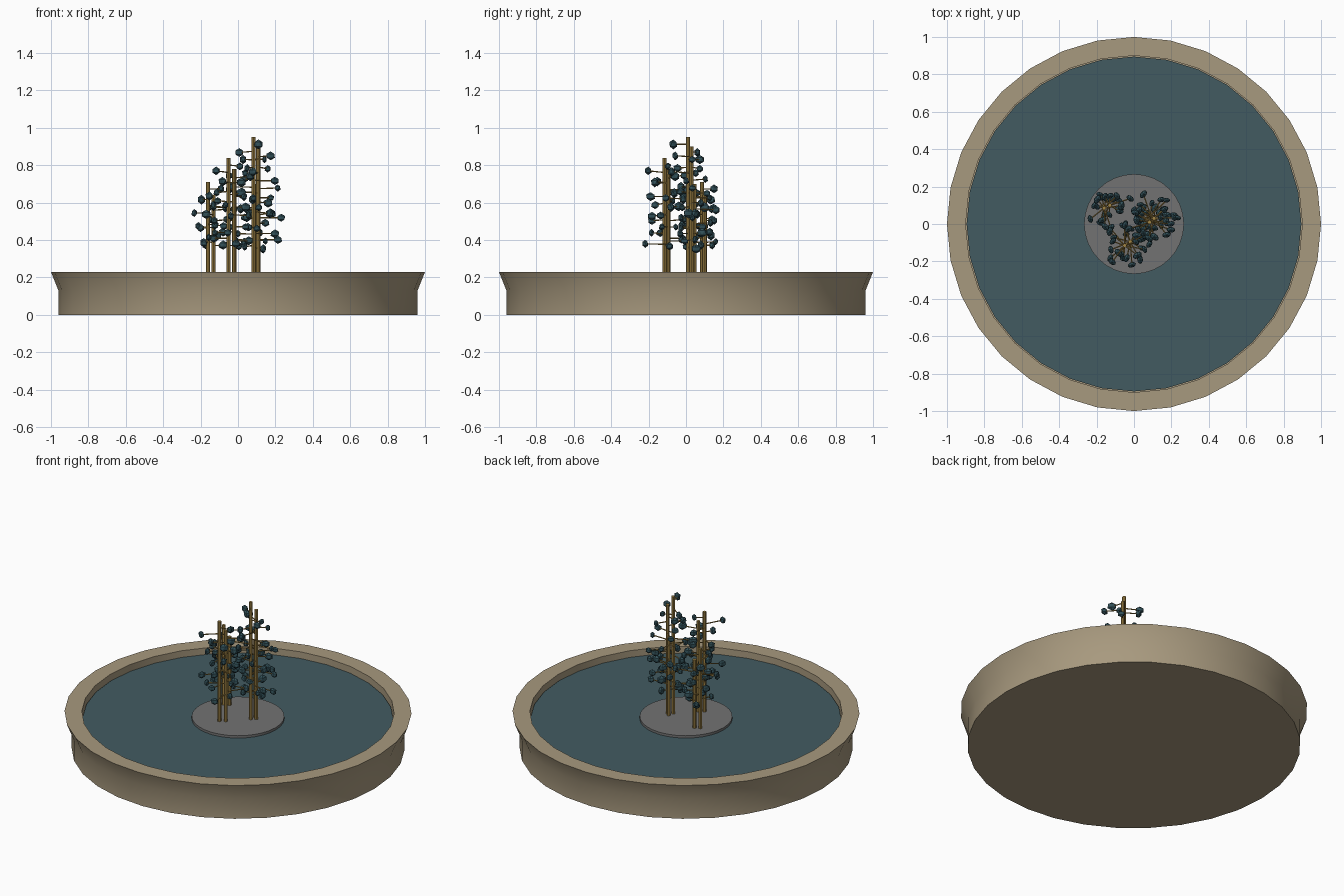
import bpy, bmesh, math, random
from mathutils import Matrix, Vector

cube = bpy.data.objects.get("Cube")
if cube:
    bpy.data.objects.remove(cube, do_unlink=True)
random.seed(7)


def material(name, rgb):
    m = bpy.data.materials.new(name)
    m.use_nodes = True
    m.diffuse_color = (*rgb, 1)
    m.node_tree.nodes["Principled BSDF"].inputs["Base Color"].default_value = (*rgb, 1)
    return m


STONE = material("tan stone", (0.39, 0.32, 0.21))
WATER = material("teal water", (0.055, 0.105, 0.12))
GRAVEL = material("grey gravel", (0.17, 0.17, 0.17))
CANE = material("golden cane", (0.36, 0.235, 0.06))
LEAF = material("dark teal leaf", (0.032, 0.082, 0.1))


def finish(bm, name, mat, smooth=False):
    bmesh.ops.recalc_face_normals(bm, faces=bm.faces)
    mesh = bpy.data.meshes.new(name)
    bm.to_mesh(mesh)
    bm.free()
    mesh.materials.append(mat)
    ob = bpy.data.objects.new(name, mesh)
    bpy.context.collection.objects.link(ob)
    if smooth:
        bpy.ops.object.select_all(action='DESELECT')
        ob.select_set(True)
        bpy.context.view_layer.objects.active = ob
        bpy.ops.object.shade_smooth_by_angle(angle=math.radians(25))
    return ob


def lathe(name, profile, mat, sides=32):
    """Revolve (radius, height) points; the first and last rings are capped."""
    bm = bmesh.new()
    rings = []
    for r, z in profile:
        rings.append([bm.verts.new((r * math.cos(a), r * math.sin(a), z))
                      for a in (math.tau * i / sides for i in range(sides))])
    for low, high in zip(rings, rings[1:]):
        for i in range(sides):
            j = (i + 1) % sides
            bm.faces.new((low[i], low[j], high[j], high[i]))
    bm.faces.new(rings[0])
    bm.faces.new(rings[-1])
    return finish(bm, name, mat, True)


def rod(bm, start, end, radius, sides):
    d = end - start
    place = Matrix.Translation((start + end) / 2) @ d.to_track_quat('Z', 'Y').to_matrix().to_4x4()
    bmesh.ops.create_cone(bm, cap_ends=True, segments=sides, radius1=radius,
                          radius2=radius, depth=d.length, matrix=place)


# Basin, water and planting bed
lathe("basin", [(0.96, 0), (0.96, 0.13), (1, 0.23), (0.9, 0.23), (0.9, 0.17)], STONE)
lathe("water", [(0.895, 0.172), (0.895, 0.19)], WATER)
lathe("gravel_bed", [(0.267, 0.19), (0.267, 0.205)], GRAVEL)

# Canes of each clump: x, y, top height, number of twigs
clumps = {
    "right_clump": [(-0.16, 0.085, 0.71, 11), (-0.13, 0.1, 0.64, 11)],
    "front_clump": [(-0.05, -0.115, 0.84, 14), (-0.02, -0.095, 0.78, 12)],
    "left_clump": [(0.083, 0.01, 0.95, 16), (0.108, 0.03, 0.9, 15), (0.09, 0.045, 0.7, 11)],
}
for clump, canes in clumps.items():
    wood, leaves = bmesh.new(), bmesh.new()
    for x, y, top, count in canes:
        rod(wood, Vector((x, y, 0.195)), Vector((x, y, top)), 0.011, 8)
        turn = random.uniform(0, math.tau)
        for i in range(count):
            # Twigs spiral up the cane, each carrying one faceted leaf
            a = turn + i * 2.4 + random.uniform(-0.4, 0.4)
            z = 0.36 + (top - 0.38) * (i + random.random() * 0.6) / count
            reach = random.uniform(0.05, 0.125)
            tip = Vector((x + reach * math.cos(a), y + reach * math.sin(a),
                          z + random.uniform(-0.01, 0.01)))
            rod(wood, Vector((x, y, z)), tip, 0.0035, 5)
            size = random.uniform(0.021, 0.031)
            shape = Matrix.Diagonal((size, size * 0.65, size * 0.9, 1))
            spin = Matrix.Rotation(random.uniform(0, math.tau), 4, 'Z')
            bmesh.ops.create_icosphere(leaves, subdivisions=1, radius=1,
                                       matrix=Matrix.Translation(tip) @ spin @ shape)
    finish(wood, clump + "_canes", CANE, True)
    finish(leaves, clump + "_leaves", LEAF)
